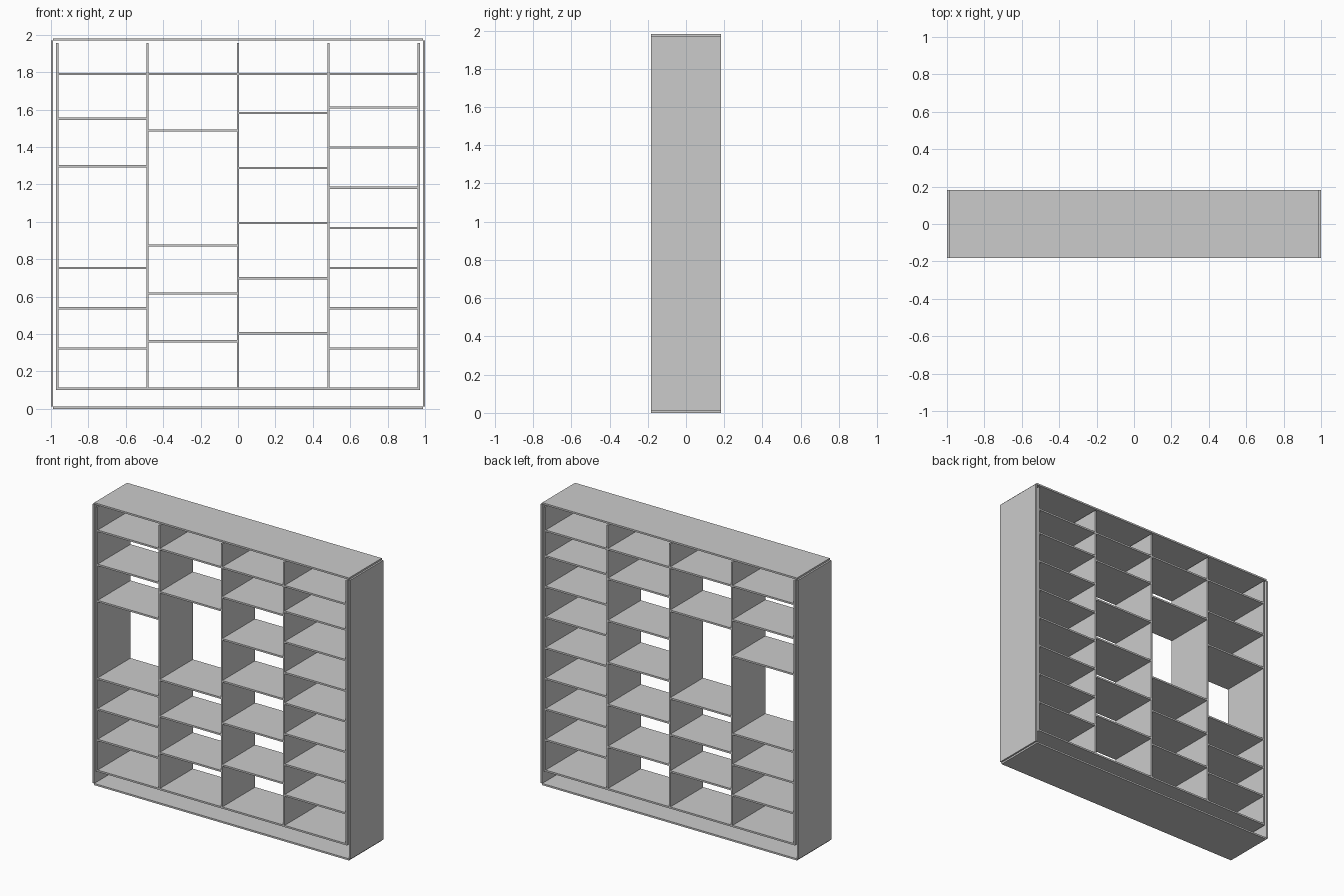
import bpy

if "Cube" in bpy.data.objects:
    bpy.data.objects.remove(bpy.data.objects["Cube"], do_unlink=True)

T = 0.012          # board thickness
DEPTH = 0.364
HEIGHT = 1.981

grey = bpy.data.materials.new("board grey")
grey.use_nodes = True
grey.diffuse_color = (0.6, 0.6, 0.6, 1)
grey.node_tree.nodes["Principled BSDF"].inputs["Base Color"].default_value = (0.6, 0.6, 0.6, 1)


def board(name, x0, x1, z0, z1):
    """Full-depth flat board between two x and two z limits."""
    bpy.ops.mesh.primitive_cube_add(size=1, location=((x0 + x1) / 2, 0, (z0 + z1) / 2))
    ob = bpy.context.object
    ob.name = name
    ob.scale = (x1 - x0, DEPTH, z1 - z0)
    bpy.ops.object.transform_apply(location=False, rotation=False, scale=True)
    ob.data.materials.append(grey)
    return ob


# Outer casing: plates sit between the side planes, leaving notched corners
board("bottom_plate", T - 1, 1 - T, 0, T)
board("top_plate", T - 1, 1 - T, HEIGHT - T, HEIGHT)
for name, s in (("left", 1), ("right", -1)):
    x = s * (1 - T / 2)
    board(name + "_casing_side", x - T / 2, x + T / 2, T, HEIGHT - T)

# Inner carcass: base shelf and five uprights, open at the top
BASE = 0.101
INNER_TOP = 1.957
uprights = [-0.967, -0.4835, 0, 0.4835, 0.967]
board("base_shelf", uprights[0] - T / 2, uprights[-1] + T / 2, BASE, BASE + T)
names = ["right_inner_side", "right_divider", "middle_divider", "left_divider", "left_inner_side"]
for name, x in zip(names, uprights):
    board(name, x - T / 2, x + T / 2, BASE + T, INNER_TOP)

# Shelf heights for each bay, from the model's right to its left
low = [0.323, 0.538, 0.753]
bays = [
    low + [1.297, 1.551],
    [0.361, 0.617, 0.873, 1.488],
    [0.404 + 0.2945 * i for i in range(5)],
    low + [0.967, 1.182, 1.397, 1.611],
]
for b, heights in enumerate(bays):
    for i, z in enumerate(heights + [1.79]):
        board(f"bay_{b + 1}_shelf_{i + 1}", uprights[b] + T / 2, uprights[b + 1] - T / 2,
              z - T / 2, z + T / 2)
